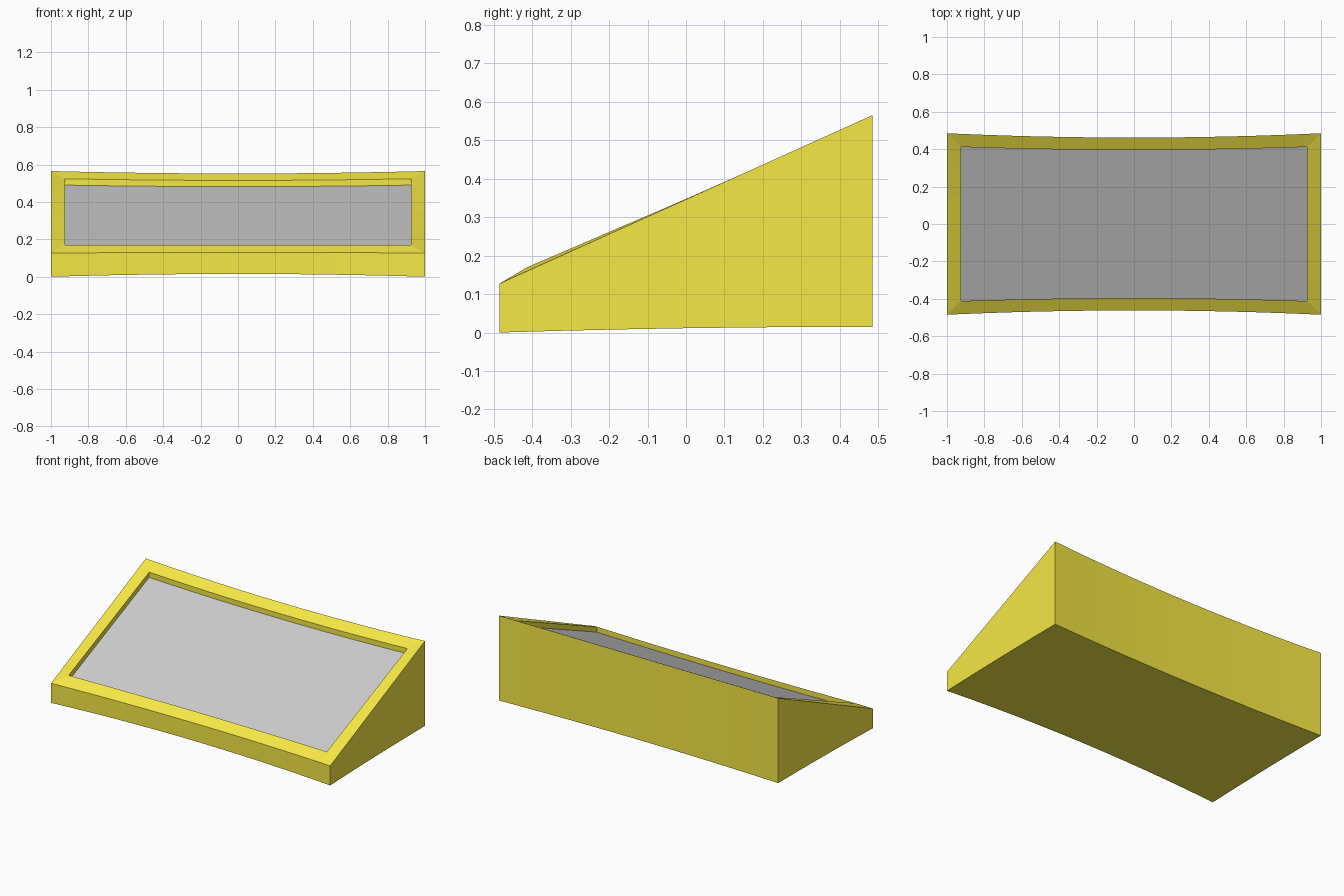
import bpy

if "Cube" in bpy.data.objects:
    bpy.data.objects.remove(bpy.data.objects["Cube"])

NU, NV = 12, 6  # segments across the width and along the sides


def layer(half_x, y_mid, y_end, front, back, z_func=None):
    """Grid of points; front/back are (middle z, end z), bowed towards the middle."""
    pts = {}
    for i in range(NU + 1):
        for j in range(NV + 1):
            u, v = 2 * i / NU - 1, 2 * j / NV - 1
            y = v * (y_mid + (y_end - y_mid) * u * u)
            zf = front[0] + (front[1] - front[0]) * u * u
            zb = back[0] + (back[1] - back[0]) * u * u
            z = z_func(u, v) if z_func else zf + (zb - zf) * (v + 1) / 2
            pts[i, j] = (half_x * u, y, z)
    return pts


# Grid keys around the edge, counter-clockwise seen from above
RIM = ([(i, 0) for i in range(NU)] + [(NU, j) for j in range(NV)]
       + [(i, NV) for i in range(NU, 0, -1)] + [(0, j) for j in range(NV, 0, -1)])


def grid_faces(pts, flip=False):
    faces = []
    for i in range(NU):
        for j in range(NV):
            q = [pts[i, j], pts[i + 1, j], pts[i + 1, j + 1], pts[i, j + 1]]
            faces.append(q[::-1] if flip else q)
    return faces


def bridge(a, b):
    n = len(RIM)
    return [[a[RIM[k]], a[RIM[(k + 1) % n]], b[RIM[(k + 1) % n]], b[RIM[k]]]
            for k in range(n)]


def make(name, faces, color=None):
    index, polys = {}, []
    for f in faces:
        polys.append([index.setdefault(p, len(index)) for p in f])
    me = bpy.data.meshes.new(name)
    me.from_pydata(list(index), [], polys)
    ob = bpy.data.objects.new(name, me)
    bpy.context.collection.objects.link(ob)
    if color:
        mat = bpy.data.materials.new(name + "_paint")
        mat.diffuse_color = color
        mat.use_nodes = True
        mat.node_tree.nodes["Principled BSDF"].inputs["Base Color"].default_value = mat.diffuse_color
        me.materials.append(mat)
    return ob


# Cross-section layers: underside, outer top edge, inner lip, recess floor
bottom = layer(1.0, 0.462, 0.485, (0, 0), (0, 0),
               lambda u, v: 0.015 * (1 - u * u * ((1 - v) / 2) ** 2))
outer = layer(1.0, 0.462, 0.485, (0.13, 0.127), (0.552, 0.565))
lip = layer(0.925, 0.396, 0.412, (0.17, 0.17), (0.515, 0.524))
floor = layer(0.925, 0.396, 0.412, (0.135, 0.135), (0.482, 0.49))

# Yellow wedge housing with a raised rim
make("wedge_housing",
     grid_faces(bottom, flip=True) + bridge(bottom, outer) + bridge(outer, lip)
     + bridge(lip, floor), (0.92, 0.81, 0.06, 1))

# Grey recessed panel
make("recessed_panel", grid_faces(floor))
